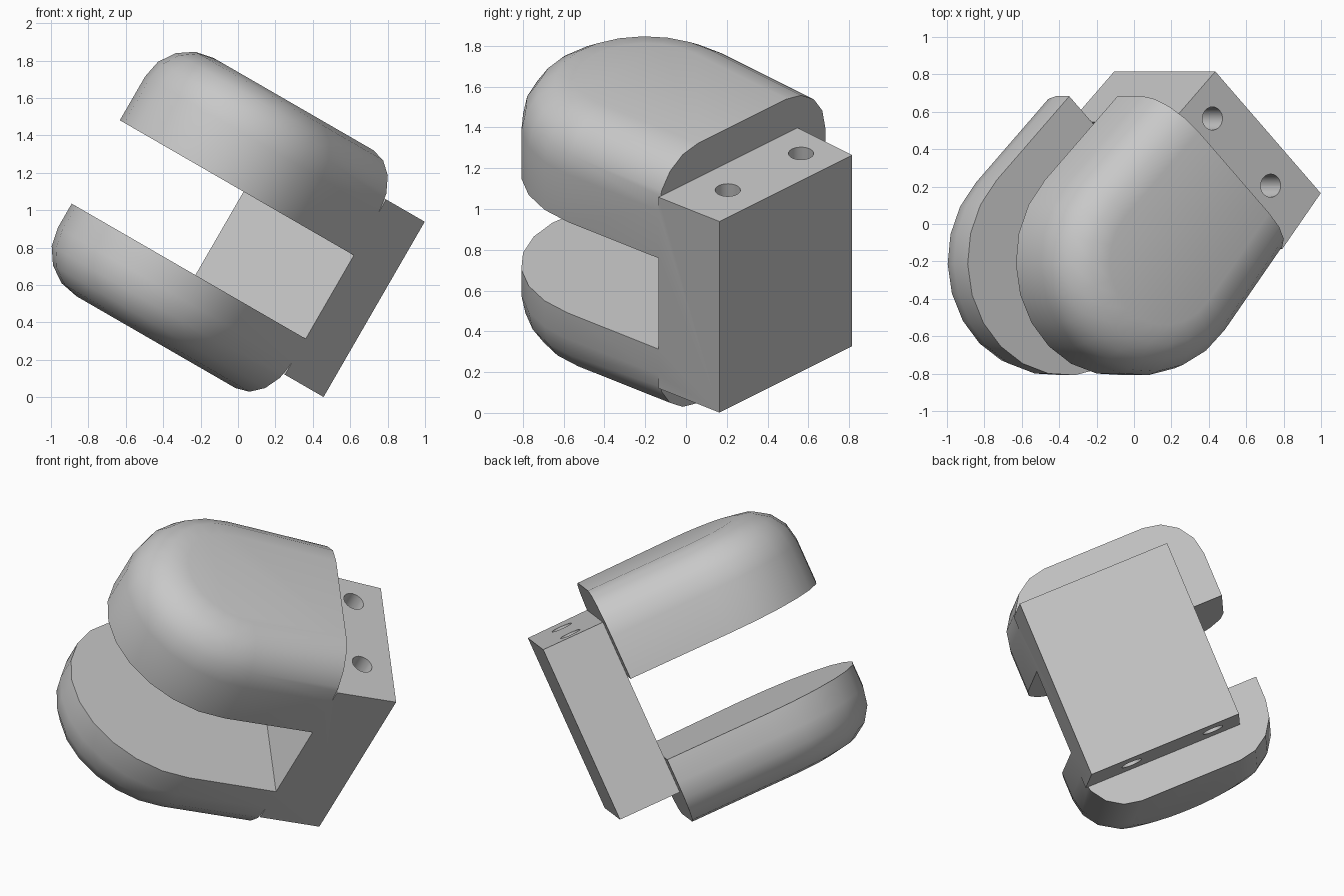
import bpy, bmesh, math
from mathutils import Matrix, Vector

if "Cube" in bpy.data.objects:
    bpy.data.objects.remove(bpy.data.objects["Cube"])

# Tilted frame: v across the width, u towards the nose, w from jaw to jaw
s = math.sqrt(0.5)
W = Vector((0.5, 0, math.sqrt(0.75)))
E = Vector((-math.sqrt(0.75), 0, 0.5))
Y = Vector((0, 1, 0))
V, U = (E + Y) * s, (E - Y) * s
FRAME = Matrix((V, U, W)).transposed().to_4x4()

# Main sizes
MID_W = 0.771                   # middle plane of the block
OUTER, BLOCK = 0.735, 0.541
CV, CU, R = 0.338, 0.618, 0.612  # nose arc centre and radius
FILLET = 0.27
FLARE = math.atan2(0.1124, 0.9937)  # lean of the flared side
WALL_U, BACK_U = -0.016, -0.396

metal = bpy.data.materials.new("plain grey")
metal.diffuse_color = (0.58, 0.58, 0.58, 1)
metal.use_nodes = True
metal.node_tree.nodes["Principled BSDF"].inputs["Base Color"].default_value = metal.diffuse_color


def flared_v(u, inset=0):
    """v position of the flared side at a given u."""
    r = R - inset
    pv, pu = CV - r * math.cos(FLARE), CU - r * math.sin(FLARE)
    return pv - (u - pu) * math.tan(FLARE)


def jaw_outline(inset, n=12):
    """Flat back, straight sides and round nose, moved inwards by inset."""
    r = R - inset
    pts = [(CV + r, WALL_U)]
    for i in range(n + 1):
        a = (math.pi + FLARE) * i / n
        pts.append((CV + r * math.cos(a), CU + r * math.sin(a)))
    pts.append((flared_v(WALL_U, inset), WALL_U))
    return pts


def loft(name, rings):
    """Closed solid through rings of 3D points."""
    bm = bmesh.new()
    loops = [[bm.verts.new(p) for p in ring] for ring in rings]
    n = len(loops[0])
    for a, b in zip(loops, loops[1:]):
        for i in range(n):
            j = (i + 1) % n
            bm.faces.new((a[i], a[j], b[j], b[i]))
    bm.faces.new(loops[0][::-1])
    bm.faces.new(loops[-1])
    bmesh.ops.recalc_face_normals(bm, faces=bm.faces)
    me = bpy.data.meshes.new(name)
    bm.to_mesh(me)
    bm.free()
    ob = bpy.data.objects.new(name, me)
    bpy.context.collection.objects.link(ob)
    me.materials.append(metal)
    ob.matrix_world = FRAME
    return ob


def jaw(name, side, inner, steps=4):
    """Rounded jaw plate from its inner plane out to the filleted face."""
    levels = [(0, inner)]
    for i in range(steps + 1):
        a = math.pi / 2 * i / steps
        levels.append((FILLET * (1 - math.cos(a)),
                       MID_W + side * (OUTER - FILLET * (1 - math.sin(a)))))
    return loft(name, [[(v, u, w) for v, u in jaw_outline(d)]
                       for d, w in levels])


# Back block joining the jaws
quad = [(flared_v(BACK_U), BACK_U), (0.757, BACK_U),
        (0.757, WALL_U), (flared_v(WALL_U), WALL_U)]
body = loft("clamp_body", [[(v, u, MID_W + k * BLOCK) for v, u in quad]
                           for k in (-1, 1)])


def combine(other, operation):
    m = body.modifiers.new(other.name, 'BOOLEAN')
    m.operation, m.object, m.solver = operation, other, 'EXACT'
    bpy.context.view_layer.objects.active = body
    bpy.ops.object.modifier_apply(modifier=m.name)
    bpy.data.objects.remove(other)


# Two jaws, the lower one slightly thinner
for name, side, inner in (("upper_jaw", 1, 0.967), ("lower_jaw", -1, 0.452)):
    combine(jaw(name, side, inner), 'UNION')

# Two bolt holes through the block
for k in (-1, 1):
    ring = [(CV + k * 0.254 + 0.062 * math.cos(a), -0.206 + 0.062 * math.sin(a))
            for a in (math.tau * i / 24 for i in range(24))]
    hole = loft("hole_cutter", [[(v, u, MID_W + h) for v, u in ring]
                                for h in (-0.8, 0.8)])
    hole.hide_render = True
    combine(hole, 'DIFFERENCE')

# Smooth rounded surfaces, sharp corners
bpy.ops.object.select_all(action='DESELECT')
body.select_set(True)
bpy.context.view_layer.objects.active = body
bpy.ops.object.shade_smooth_by_angle(angle=math.radians(30))
